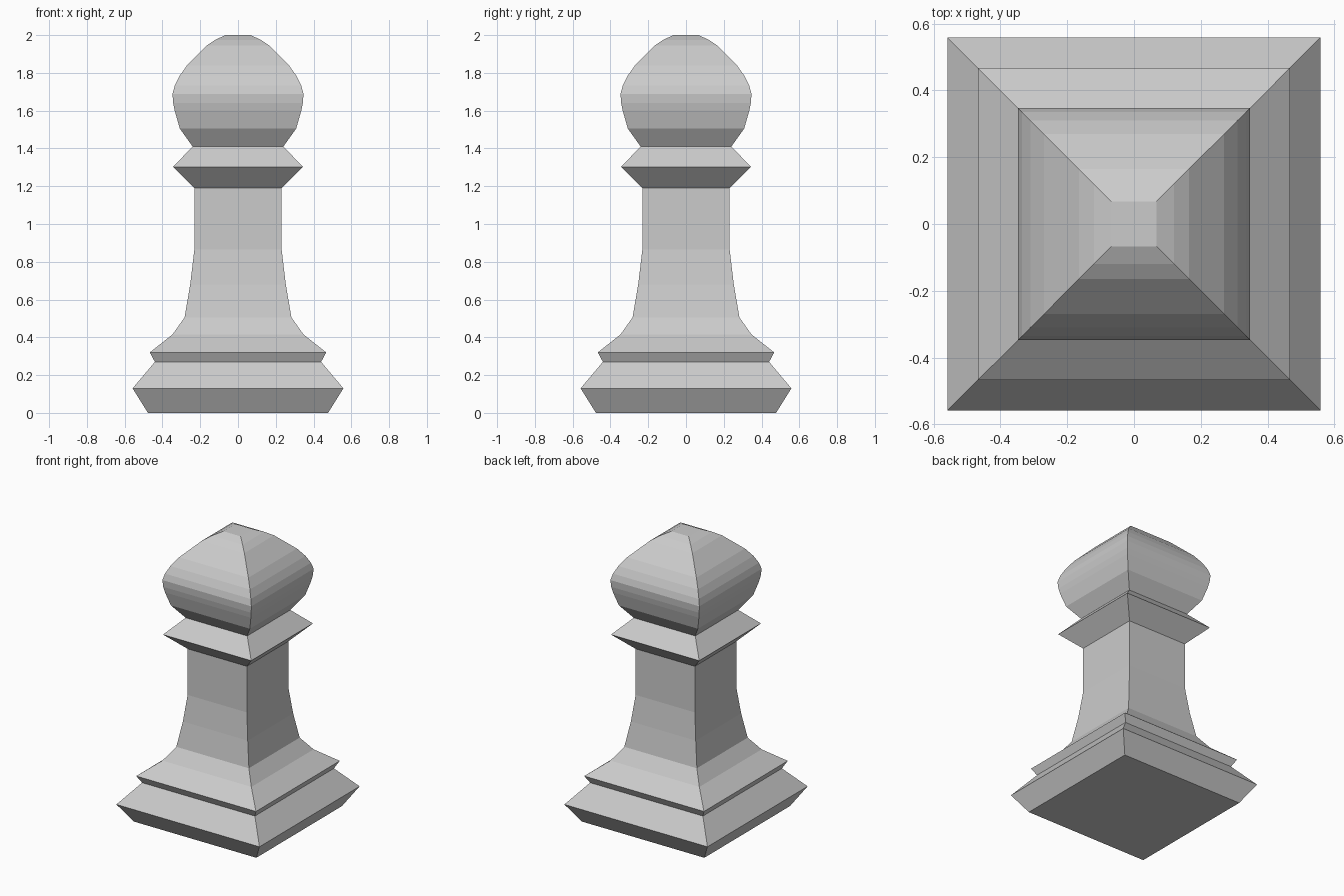
import bpy, bmesh

if "Cube" in bpy.data.objects:
    bpy.data.objects.remove(bpy.data.objects["Cube"])


def square_lathe(name, profile):
    """Sweep a (half_width, z) profile around four sides and cap both ends."""
    bm = bmesh.new()
    corners = [(-1, -1), (1, -1), (1, 1), (-1, 1)]
    rings = [[bm.verts.new((sx * r, sy * r, z)) for sx, sy in corners]
             for r, z in profile]
    for low, high in zip(rings, rings[1:]):
        for i in range(4):
            j = (i + 1) % 4
            bm.faces.new((low[i], low[j], high[j], high[i]))
    bm.faces.new(rings[0][::-1])
    bm.faces.new(rings[-1])
    mesh = bpy.data.meshes.new(name)
    bm.to_mesh(mesh)
    bm.free()
    obj = bpy.data.objects.new(name, mesh)
    bpy.context.collection.objects.link(obj)
    return obj


# Stepped foot
foot = [(0.477, 0), (0.558, 0.13), (0.44, 0.27), (0.467, 0.32)]
# Flared stem
stem = [(0.347, 0.415), (0.283, 0.505), (0.253, 0.68), (0.231, 0.865), (0.231, 1.19)]
# Pointed collar and neck
collar = [(0.344, 1.303), (0.24, 1.41)]
# Rounded head
head = [(0.308, 1.505), (0.335, 1.6), (0.343, 1.64), (0.347, 1.688),
        (0.335, 1.732), (0.31, 1.783), (0.27, 1.84), (0.225, 1.885),
        (0.165, 1.945), (0.12, 1.975), (0.067, 2.0)]

square_lathe("square_pawn", foot + stem + collar + head)
